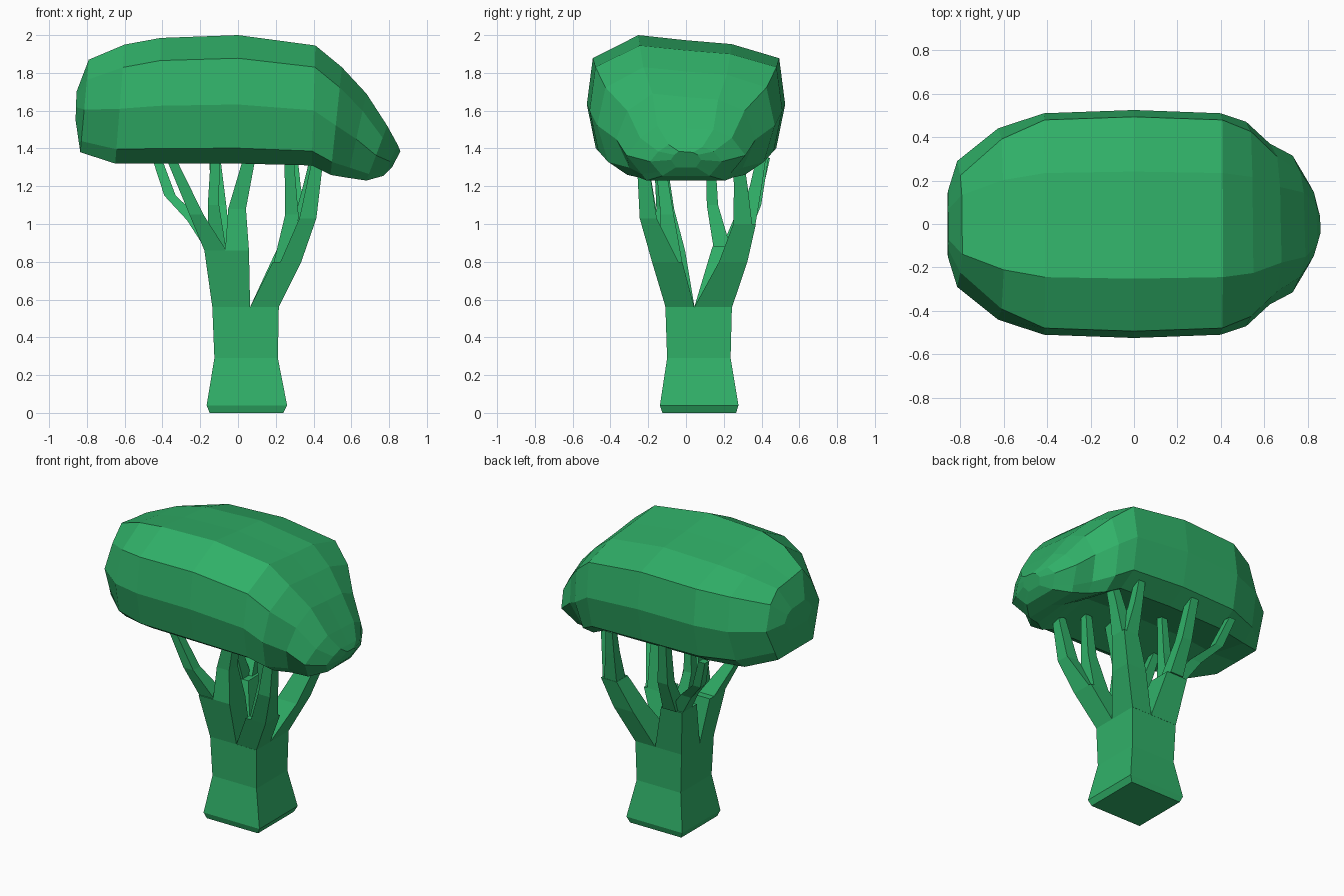
import bpy, bmesh

green = bpy.data.materials.new("green")
green.diffuse_color = (0.03, 0.44, 0.14, 1)


def loft(bm, rings):
    """Skin a list of equal-length point rings and cap both ends."""
    rows = [[bm.verts.new(p) for p in r] for r in rings]
    n = len(rows[0])
    for a, b in zip(rows, rows[1:]):
        for i in range(n):
            j = (i + 1) % n
            bm.faces.new((a[i], a[j], b[j], b[i]))
    bm.faces.new(rows[0])
    bm.faces.new(rows[-1])


def square(x, y, z, hx, hy=None):
    hy = hy or hx
    return [(x - hx, y - hy, z), (x + hx, y - hy, z), (x + hx, y + hy, z), (x - hx, y + hy, z)]


def make(name, lofts):
    bm = bmesh.new()
    for rings in lofts:
        loft(bm, rings)
    bmesh.ops.recalc_face_normals(bm, faces=bm.faces)
    me = bpy.data.meshes.new(name)
    bm.to_mesh(me)
    bm.free()
    ob = bpy.data.objects.new(name, me)
    me.materials.append(green)
    bpy.context.collection.objects.link(ob)


def branch(name, *paths):
    make(name, [[square(*p) for p in path] for path in paths])


# Trunk: flared square column
branch("trunk", [(.045, .07, 0, .195), (.047, .07, .04, .213, .208),
                 (.043, .068, .29, .168), (.04, .067, .56, .176)])

# Four limbs, one per trunk corner, each forking into thin twigs
branch("front_left_limb",
       [(-.036, -.032, .56, .1, .077), (-.06, -.09, .86, .118, .085)],
       [(-.12, -.11, .86, .058), (-.22, -.19, 1.05, .037), (-.36, -.23, 1.36, .025)],
       [(-.005, -.09, .86, .063, .085), (-.005, -.11, 1.08, .047), (.07, -.14, 1.39, .03)])
branch("back_left_limb",
       [(-.036, .144, .56, .1), (-.10, .22, .88, .08)],
       [(-.13, .24, .88, .05), (-.23, .29, 1.02, .04), (-.36, .37, 1.15, .03), (-.43, .42, 1.35, .025)],
       [(-.09, .26, .88, .05), (-.10, .36, 1.10, .038), (-.13, .42, 1.42, .028)],
       [(-.11, .19, .88, .045), (-.13, .14, 1.10, .03), (-.12, .13, 1.39, .022)])
branch("front_right_limb",
       [(.14, -.032, .56, .076), (.26, -.10, .80, .075, .08)],
       [(.28, -.11, .80, .055, .07), (.37, -.20, 1.03, .045), (.42, -.23, 1.33, .03)],
       [(.25, -.08, .80, .06), (.285, -.10, 1.05, .035), (.27, -.14, 1.36, .024)])
branch("back_right_limb",
       [(.14, .144, .56, .076, .1), (.25, .25, .80, .075), (.33, .31, 1.0, .06)],
       [(.34, .30, 1.0, .05), (.38, .29, 1.2, .036), (.42, .27, 1.40, .027)],
       [(.32, .32, 1.0, .048), (.30, .37, 1.2, .032), (.29, .40, 1.36, .025)])

# Crown: cross-sections swept along x, drooping at the right end
# profile: across (u), height (v), lift of the hollow underside (h)
profile = [(-.48, 1, 0), (0, .96, 0), (.46, .93, 0), (.94, .82, 0), (1, .46, 0),
           (.91, .12, 0), (.66, 0, 0), (0, 0, .12),
           (-.66, 0, 0), (-.91, .12, 0), (-1, .46, 0), (-.94, .82, 0)]
# stations: top x, top z, bottom x, bottom z, half width, hollow
stations = [(-.855, 1.70, -.86, 1.55, .15, 0), (-.79, 1.87, -.835, 1.38, .29, 0),
            (-.60, 1.95, -.65, 1.32, .44, .7), (-.41, 1.985, -.42, 1.32, .51, 1),
            (0, 2.0, 0, 1.32, .525, 1), (.41, 1.945, .39, 1.31, .51, 1),
            (.55, 1.83, .49, 1.26, .47, .8), (.68, 1.69, .58, 1.245, .37, .4),
            (.79, 1.52, .68, 1.23, .315, 0), (.845, 1.42, .77, 1.255, .19, 0),
            (.86, 1.385, .815, 1.30, .08, 0)]
rings = []
for xt, zt, xb, zb, w, c in stations:
    ring = []
    for u, v, h in profile:
        t = v + h * c
        if v in (.82, .12):       # pull shoulders in towards the ends
            u *= .82 + .18 * c
            t -= .04 * (1 - c) * (v > .5)
        ring.append((xb + (xt - xb) * t, u * w, zb + (zt - zb) * t))
    rings.append(ring)
make("crown", [rings])
